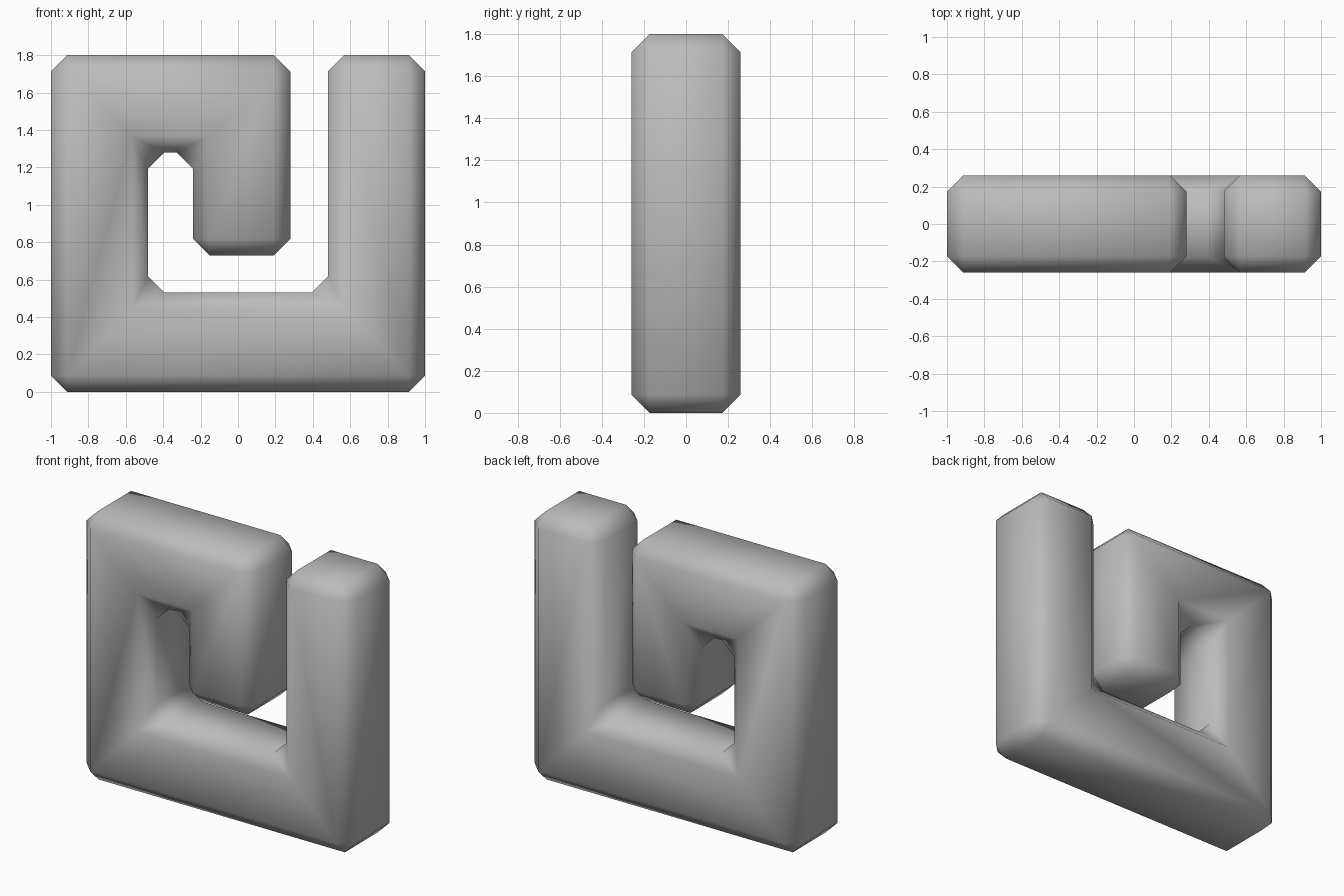
import bpy
import bmesh

cube = bpy.data.objects.get("Cube")
if cube:
    bpy.data.objects.remove(cube, do_unlink=True)

HALF_DEPTH = 0.26
BEVEL = 0.087

# Plain grey material
grey = bpy.data.materials.new("plain grey")
grey.use_nodes = True
colour = (0.5, 0.5, 0.5, 1)
grey.diffuse_color = colour
grey.node_tree.nodes["Principled BSDF"].inputs["Base Color"].default_value = colour

# Outline of the square spiral, seen from the front
outline = [
    (-1, 0), (1, 0), (1, 1.8), (0.48, 1.8),
    (0.48, 0.53), (-0.48, 0.53), (-0.48, 1.28), (-0.24, 1.28),
    (-0.24, 0.73), (0.28, 0.73), (0.28, 1.8), (-1, 1.8),
]

# Extrude the outline through the depth
bm = bmesh.new()
front = bm.faces.new([bm.verts.new((x, -HALF_DEPTH, z)) for x, z in outline])
extruded = bmesh.ops.extrude_face_region(bm, geom=[front], use_keep_orig=True)
moved = [g for g in extruded["geom"] if isinstance(g, bmesh.types.BMVert)]
bmesh.ops.translate(bm, verts=moved, vec=(0, 2 * HALF_DEPTH, 0))
bmesh.ops.recalc_face_normals(bm, faces=bm.faces)

# Chamfer every edge, inner corners included
bmesh.ops.bevel(bm, geom=bm.edges[:], offset=BEVEL, offset_type='OFFSET',
                segments=1, profile=0.5, affect='EDGES', clamp_overlap=False)
bmesh.ops.recalc_face_normals(bm, faces=bm.faces)
for face in bm.faces:
    face.smooth = True

mesh = bpy.data.meshes.new("square_spiral")
bm.to_mesh(mesh)
bm.free()
mesh.materials.append(grey)
spiral = bpy.data.objects.new("square_spiral", mesh)
bpy.context.collection.objects.link(spiral)
